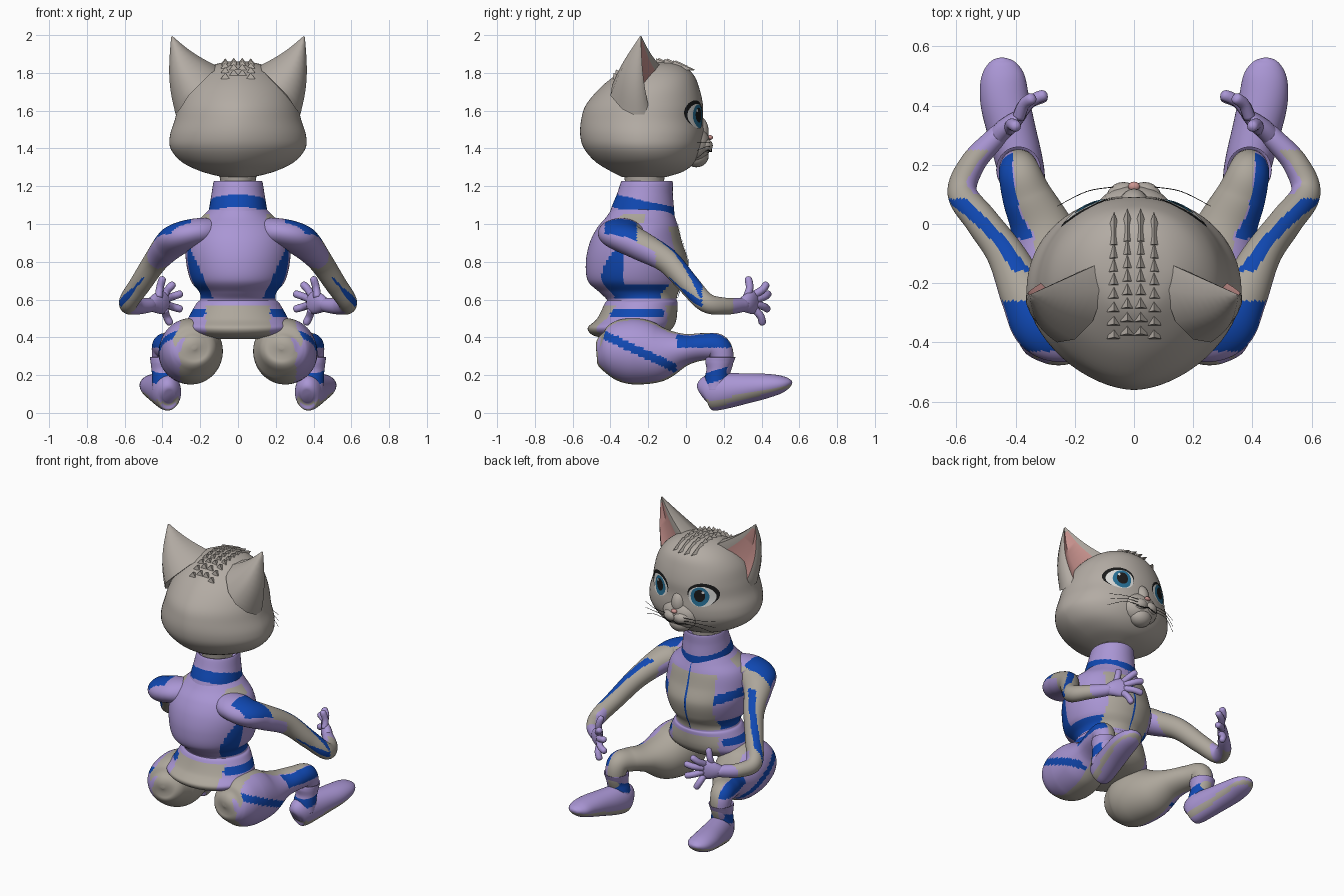
import bpy, bmesh, math
from mathutils import Vector
from mathutils.bvhtree import BVHTree

if "Cube" in bpy.data.objects:
    bpy.data.objects.remove(bpy.data.objects["Cube"])

# Palette
COLOURS = {"fur": (.45, .41, .37), "suit_grey": (.42, .385, .33), "lilac": (.40, .305, .66),
           "blue": (.005, .065, .45), "pink": (.60, .30, .28), "eye_white": (.70, .70, .68),
           "iris_teal": (.02, .16, .30), "black": (.01, .01, .01)}
MATS = {}
for key, rgb in COLOURS.items():
    m = bpy.data.materials.new(key)
    m.use_nodes = True
    m.diffuse_color = (*rgb, 1)
    m.node_tree.nodes["Principled BSDF"].inputs["Base Color"].default_value = (*rgb, 1)
    MATS[key] = m
SIDES = (("left", 1), ("right", -1))


def make(name, verts, faces, paint, sign=1, fix=True, smooth=True):
    """Mesh object; paint is a colour name or a rule(centre, normal, face index)."""
    bm = bmesh.new()
    vs = [bm.verts.new(v) for v in verts]
    for f in faces:
        bm.faces.new([vs[i] for i in f])
    if fix:
        bmesh.ops.recalc_face_normals(bm, faces=bm.faces)
    bm.normal_update()
    slots = []
    for i, f in enumerate(bm.faces):
        col = paint if isinstance(paint, str) else paint(f.calc_center_median(), f.normal, i)
        if col not in slots:
            slots.append(col)
        f.material_index = slots.index(col)
        f.smooth = smooth
    if sign < 0:
        for v in bm.verts:
            v.co.x *= -1
        bmesh.ops.reverse_faces(bm, faces=bm.faces)
    me = bpy.data.meshes.new(name)
    bm.to_mesh(me)
    bm.free()
    for s in slots:
        me.materials.append(MATS[s])
    ob = bpy.data.objects.new(name, me)
    bpy.context.collection.objects.link(ob)
    return ob


def spline(keys, steps):
    """Smooth in-between keys."""
    out = []
    for i in range(len(keys) - 1):
        a, b, c, d = (keys[max(0, min(len(keys) - 1, i + k))] for k in (-1, 0, 1, 2))
        for s in range(steps):
            t = s / steps
            out.append([q + .5 * t * (r - p + t * (2*p - 5*q + 4*r - w + t * (3*(q - r) + w - p)))
                        for p, q, r, w in zip(a, b, c, d)])
    return out + [list(keys[-1])]


def loft(name, keys, paint, ref=None, sign=1, segs=32, steps=5, front=2.0, back=2.0):
    """Keys are x, y, z and two radii; rings lie flat unless ref gives a side axis."""
    path = spline(keys, steps)
    pts = [Vector(k[:3]) for k in path]
    verts, faces = [], []
    for i, k in enumerate(path):
        u, v = Vector((0, 1, 0)), Vector((1, 0, 0))
        if ref:
            t = (pts[min(i + 1, len(pts) - 1)] - pts[max(i - 1, 0)]).normalized()
            u = t.cross(Vector(ref)).normalized()
            v = t.cross(u)
        for j in range(segs):
            a = math.tau * j / segs
            c, s = math.cos(a), math.sin(a)
            e = 2 / (front if c > 0 else back)
            c, s = math.copysign(abs(c) ** e, c), math.copysign(abs(s) ** e, s)
            verts.append(pts[i] + u * c * max(k[3], .001) + v * s * max(k[4], .001))
    n = len(path)
    for i in range(n - 1):
        for j in range(segs):
            a, b = i * segs + j, i * segs + (j + 1) % segs
            faces.append((a, b, b + segs, a + segs))
    faces += [tuple(range(segs)), tuple(range((n - 1) * segs, n * segs))]
    return make(name, verts, faces, paint, sign)


def stack(name, rows, paint, **kw):
    """Upright body from rows of height, half width, back and front."""
    return loft(name, [(0, (b + f) / 2, z, (f - b) / 2, w) for z, w, b, f in rows], paint, **kw)


def tree(ob):
    return BVHTree.FromPolygons([v.co for v in ob.data.vertices],
                                [tuple(p.vertices) for p in ob.data.polygons])


def decal(name, bvh, x, z, rx, rz, lift, colour, segs=28, rings=5):
    """Thin oval plate hugging the surface, facing +y."""
    def drop(px, pz):
        hit = bvh.ray_cast(Vector((px, 2, pz)), Vector((0, -1, 0)))[0]
        return Vector((px, (hit.y if hit else 0) + lift, pz))
    verts, faces = [drop(x, z)], []
    for r in range(1, rings + 1):
        for j in range(segs):
            a = math.tau * j / segs
            verts.append(drop(x + rx * r / rings * math.cos(a), z + rz * r / rings * math.sin(a)))
    for j in range(segs):
        k = (j + 1) % segs
        faces.append((0, 1 + k, 1 + j))
        for r in range(rings - 1):
            a, b = 1 + r * segs + j, 1 + r * segs + k
            faces.append((a, b, b + segs, a + segs))
    return make(name, verts, faces, colour, fix=False)


# Torso and pelvis of the suit
def torso_paint(c, n, i):
    x, y, z = abs(c.x), c.y, c.z
    if .565 < z < .605:
        return "lilac"
    if z > .6 and y > -.22:
        if x < .165 and z < .99:
            return "suit_grey"
        return "blue" if z < .68 or abs(z - .78 - x * .3) < .03 else "lilac"
    if z > .6:
        if x > .15 and abs(z - 1.03) < .025:
            return "suit_grey"
        if x > .13 + .45 * (z - .6) and z < .9 and (y < -.33 or z < .68):
            return "blue"
        return "lilac"
    if x < .17:
        return "suit_grey"
    return "blue" if .505 < z < .55 and -.4 < y < -.12 else "lilac"


torso = stack("torso", [(1.10, .13, -.38, -.08), (1.04, .19, -.42, -.06), (.98, .25, -.47, -.04),
                        (.90, .275, -.51, -.02), (.80, .275, -.53, .01), (.70, .25, -.52, -.01),
                        (.64, .205, -.46, -.04), (.60, .20, -.42, -.05), (.58, .22, -.43, -.045),
                        (.50, .265, -.47, -.05), (.45, .285, -.52, -.07), (.41, .23, -.49, -.12),
                        (.39, .10, -.40, -.2)], torso_paint, segs=96, steps=10)
decal("zip", tree(torso), 0, .82, .007, .22, .004, "blue")

# Collar and neck
stack("collar", [(1.04, .16, -.41, -.06), (1.10, .15, -.39, -.065), (1.16, .14, -.365, -.07),
                 (1.22, .13, -.345, -.07), (1.225, .12, -.335, -.08), (1.2, .1, -.32, -.1)],
      lambda c, n, i: "blue" if abs(c.z - 1.12 + .22 * (c.y + .37)) < .036 else "lilac",
      segs=64, steps=12)
stack("neck", [(1.12, .1, -.33, -.11), (1.2, .09, -.32, -.12), (1.31, .11, -.34, -.1)], "fur")

# Head
head = stack("head", [(1.25, .09, -.34, -.10), (1.28, .20, -.40, -.01), (1.33, .30, -.48, .05),
                      (1.40, .357, -.54, .085), (1.47, .36, -.56, .095), (1.55, .335, -.555, .09),
                      (1.63, .315, -.53, .09), (1.72, .28, -.455, .07), (1.79, .22, -.37, .04),
                      (1.84, .14, -.29, -.02), (1.86, .05, -.2, -.1)],
             "fur", segs=64, front=2.1, back=1.75)
face = tree(head)


def blob(name, centre, size, colour):
    x, y, z = centre
    rows = []
    for k in range(13):
        a = math.pi * k / 12
        rows.append((x, y, z + size[2] * math.cos(a), size[1] * math.sin(a), size[0] * math.sin(a)))
    return loft(name, rows, colour, segs=24, steps=1)


blob("muzzle", (0, .04, 1.42), (.13, .09, .10), "fur")
blob("nose_bridge", (0, .05, 1.49), (.055, .07, .09), "fur")
blob("chin", (0, .055, 1.36), (.075, .065, .06), "fur")
blob("nose", (0, .127, 1.458), (.02, .016, .013), "pink")
for side, s in SIDES:
    blob("muzzle_" + side, (s * .035, .082, 1.415), (.06, .06, .045), "fur")
    # Eyes as layered plates
    for part, dx, dz, rx, rz, lift, col in (("lash_line", .004, .012, .088, .073, .002, "black"),
                                            ("eye_white", 0, 0, .078, .066, .004, "eye_white"),
                                            ("iris", -.008, 0, .053, .062, .006, "iris_teal"),
                                            ("pupil", -.008, .006, .032, .040, .0075, "black"),
                                            ("eye_glint", .012, .03, .008, .008, .009, "eye_white")):
        decal(part + "_" + side, face, s * (.155 + dx), 1.57 + dz, rx, rz, lift, col)
    # Whiskers
    for k in range(3):
        z = 1.43 - .02 * k
        loft(f"whisker_{side}_{k + 1}", [(.07, .125, z, .0015, .0015), (.16, .11, z, .0015, .0015),
                                         (.26, .06, z - .02 * k, .001, .001)],
             "black", ref=(0, 0, 1), sign=s, segs=5)
    # Mouth
    loft("mouth_" + side, [(.002, .135, 1.395, .003, .003), (.035, .134, 1.383, .003, .003),
                           (.08, .115, 1.39, .002, .002)], "black", ref=(0, 0, 1), sign=s, segs=6)

    # Ears: outer rim, pink hollow, inner rim, rounded back
    base = [Vector(p) for p in ((.33, -.22, 1.58), (.315, -.20, 1.63), (.25, -.23, 1.70),
                                (.16, -.15, 1.79), (.11, -.13, 1.83), (.10, -.22, 1.83),
                                (.14, -.33, 1.80), (.20, -.39, 1.74), (.26, -.40, 1.68),
                                (.305, -.34, 1.61), (.33, -.28, 1.58))]
    tip, levels, m = Vector((.355, -.24, 2.0)), 10, len(base)
    verts = []
    for k in range(levels + 1):
        t = k / levels
        bulge = Vector((.022, -.01, 0)) * math.sin(math.pi * t)
        verts += [tip + (p - tip) * max((1 - t) ** .85, .03) + bulge for p in base]
    faces = [(k * m + j, k * m + (j + 1) % m, (k + 1) * m + (j + 1) % m, (k + 1) * m + j)
             for k in range(levels) for j in range(m)]
    faces += [tuple(range(m)), tuple(range(levels * m, levels * m + m))]
    ear = make("ear_" + side, verts, faces,
               lambda c, n, i: "pink" if i % m in (1, 2) and i < m * (levels - 1) else "fur", s)
    bpy.context.view_layer.objects.active = ear
    ear.select_set(True)
    bpy.ops.object.shade_smooth_by_angle(angle=math.radians(55))
    ear.select_set(False)

# Tufts of fur along the crown
tv, tf = [], []
for row in range(9):
    for col in (-1.5, -.5, .5, 1.5):
        x, y = col * .045, .01 - .045 * row - .012 * abs(col)
        hit = face.ray_cast(Vector((x, y, 3)), Vector((0, 0, -1)))[0]
        if hit:
            o = len(tv)
            tv += [hit + Vector(d) for d in ((-.024, -.02, -.012), (.024, -.02, -.012),
                                             (0, .05, -.01), (0, -.015, .02))]
            tf += [(o, o + 1, o + 3), (o + 1, o + 2, o + 3), (o + 2, o, o + 3), (o, o + 2, o + 1)]
make("crown_tufts", tv, tf, "fur", smooth=False)


# Limb colour rules, written for the +x side
def arm_paint(c, n, i):
    if c.y < -.26:
        return "blue" if n.z > .3 and c.y > -.43 and c.x > .25 else "lilac"
    if c.y > .25 or (c.y > .1 and n.x < -.3):
        return "lilac"
    if c.y < -.16:
        return "lilac" if n.z < .2 else "suit_grey"
    if c.y < .085 and n.z > -.45 and abs(n.x - .4 - 3 * c.y) < .33:
        return "blue"
    return "suit_grey"


def leg_paint(c, n, i):
    if c.y > -.05:
        return "blue" if n.x > .35 and c.z > .345 else "lilac" if n.x > .3 else "suit_grey"
    if n.x < .35:
        return "suit_grey"
    return "blue" if abs(c.z - .43 + .47 * (c.y + .47)) < .025 else "lilac"


def boot_paint(c, n, i):
    return "suit_grey" if -.72 < n.z < -.38 and c.y > .11 else "lilac"


for side, s in SIDES:
    # Arm and hand
    loft("arm_" + side, [(.14, -.33, .96, .09, .07), (.22, -.345, .955, .12, .075),
                         (.30, -.325, .93, .12, .08), (.365, -.24, .885, .088, .078),
                         (.435, -.1, .805, .064, .066), (.515, .01, .685, .056, .058),
                         (.58, .105, .585, .05, .052), (.545, .205, .565, .043, .045),
                         (.47, .29, .57, .036, .038), (.45, .315, .575, .03, .03)],
         arm_paint, ref=(0, 0, 1), sign=s, steps=14, segs=64)
    loft("palm_" + side, [(.47, .285, .57, .03, .03), (.44, .32, .578, .033, .05),
                          (.405, .35, .585, .028, .062), (.375, .375, .588, .018, .05)],
         "lilac", ref=(0, 0, 1), sign=s, segs=20)
    for k, (knuckle, end) in enumerate((((.42, .32, .61), (.40, .33, .71)),
                                        ((.39, .36, .625), (.345, .425, .68)),
                                        ((.385, .37, .60), (.305, .435, .63)),
                                        ((.385, .37, .575), (.305, .43, .55)),
                                        ((.39, .36, .55), (.36, .405, .475)))):
        a, b = Vector(knuckle), Vector(end)
        mid = (a + b) / 2 + Vector((.004, .012, 0))
        tail = b + (b - mid) * .25
        loft(f"{'finger' if k else 'thumb'}_{side}_{k}",
             [(*a, .021, .021), (*mid, .02, .02), (*b, .019, .019), (*tail, .004, .004)],
             "lilac", ref=(1, 0, 0), sign=s, segs=12, steps=4)

    # Leg
    loft("leg_" + side, [(.23, -.475, .345, .01, .01), (.232, -.462, .345, .065, .07),
                         (.235, -.43, .34, .115, .12), (.245, -.36, .335, .16, .155),
                         (.25, -.26, .325, .175, .168), (.275, -.14, .315, .15, .15),
                         (.315, -.01, .335, .086, .105), (.36, .09, .35, .072, .085),
                         (.385, .165, .345, .072, .072), (.39, .19, .28, .062, .063),
                         (.39, .17, .2, .055, .06)],
         leg_paint, ref=(1, 0, 0), sign=s, steps=12, segs=80)

    # Boot and cuff
    loft("boot_cuff_" + side, [(.39, .185, .27, .05, .05), (.39, .185, .295, .076, .074),
                               (.39, .178, .27, .075, .073), (.39, .172, .23, .064, .068),
                               (.385, .165, .19, .065, .07), (.38, .16, .12, .07, .075)],
         lambda c, n, i: "blue" if abs(c.z - .20 - .3 * (c.y - .17)) < .03 else "lilac",
         sign=s, steps=12, segs=48)
    loft("boot_" + side, [(.365, .088, .09, .04, .03), (.368, .105, .10, .085, .06),
                          (.375, .15, .11, .098, .075), (.39, .22, .118, .093, .08),
                          (.415, .32, .13, .08, .082), (.437, .42, .142, .066, .083),
                          (.443, .50, .152, .048, .073), (.445, .545, .162, .025, .045),
                          (.445, .56, .168, .006, .012)],
         boot_paint, ref=(1, 0, 0), sign=s, segs=40)
